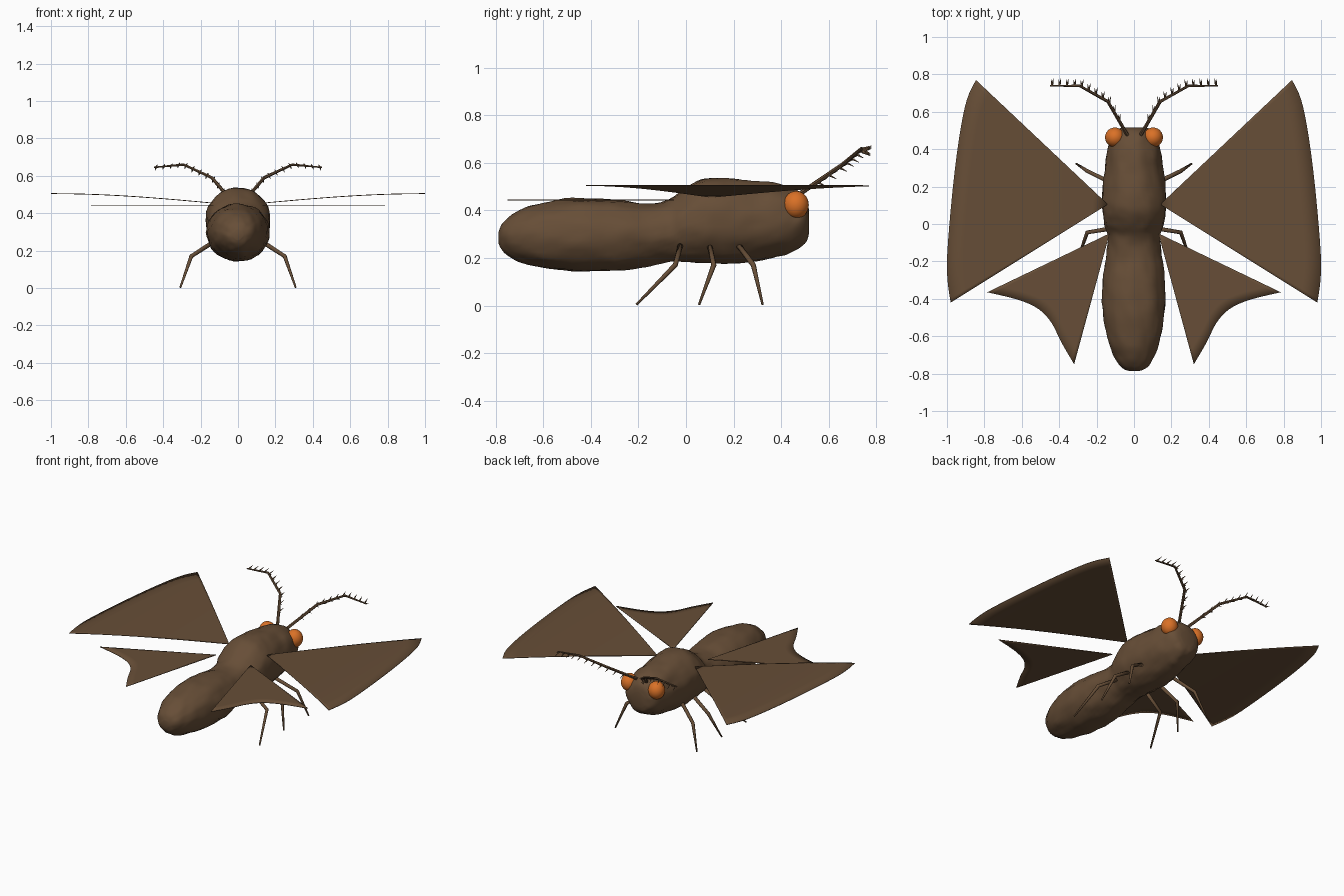
import bpy, bmesh, math
from mathutils import Vector, noise

if "Cube" in bpy.data.objects:
    bpy.data.objects.remove(bpy.data.objects["Cube"])


def material(name, rgb):
    m = bpy.data.materials.new(name)
    m.diffuse_color = (*rgb, 1)
    m.use_nodes = True
    m.node_tree.nodes["Principled BSDF"].inputs["Base Color"].default_value = m.diffuse_color
    return m


BROWN = material("moth brown", (0.135, 0.076, 0.038))
ORANGE = material("eye orange", (0.70, 0.165, 0.02))


def finish(name, bm, mat, smooth=True):
    bmesh.ops.recalc_face_normals(bm, faces=bm.faces)
    me = bpy.data.meshes.new(name)
    bm.to_mesh(me)
    bm.free()
    me.materials.append(mat)
    for p in me.polygons:
        p.use_smooth = smooth
    ob = bpy.data.objects.new(name, me)
    bpy.context.collection.objects.link(ob)
    return ob


def spline(pts, steps):
    """Smooth curve through points of any dimension."""
    out = []
    for i in range(len(pts) - 1):
        p0, p1, p2 = pts[max(i - 1, 0)], pts[i], pts[i + 1]
        p3 = pts[min(i + 2, len(pts) - 1)]
        for k in range(steps):
            t = k / steps
            out.append(tuple(0.5 * (2 * b + (c - a) * t + (2 * a - 5 * b + 4 * c - d) * t * t
                                    + (3 * b - a - 3 * c + d) * t ** 3)
                             for a, b, c, d in zip(p0, p1, p2, p3)))
    return out + [tuple(pts[-1])]


def skin(bm, rings):
    """Bridge rings of vertices and close both ends."""
    n = len(rings[0])
    for a, b in zip(rings, rings[1:]):
        for i in range(n):
            j = (i + 1) % n
            bm.faces.new((a[i], a[j], b[j], b[i]))
    bm.faces.new(rings[0])
    bm.faces.new(rings[-1])


def add_tube(bm, pts, radii, sides=8):
    """Tapered limb along a bent path."""
    pts = [Vector(p) for p in pts]
    rings = []
    for i, p in enumerate(pts):
        d = (pts[min(i + 1, len(pts) - 1)] - pts[max(i - 1, 0)]).normalized()
        u = d.cross(Vector((0.3, 0.1, 1))).normalized()
        v = d.cross(u)
        rings.append([bm.verts.new(p + radii[i] * (u * math.cos(a) + v * math.sin(a)))
                      for a in (2 * math.pi * k / sides for k in range(sides))])
    skin(bm, rings)


# Furry body: y, half width, underside z, top z
sections = [(-0.787, 0.025, 0.26, 0.31), (-0.765, 0.07, 0.225, 0.355), (-0.70, 0.112, 0.185, 0.40),
            (-0.60, 0.145, 0.16, 0.432), (-0.45, 0.167, 0.143, 0.45), (-0.30, 0.165, 0.145, 0.445),
            (-0.17, 0.147, 0.165, 0.43), (-0.07, 0.140, 0.182, 0.445), (0.0, 0.158, 0.183, 0.495),
            (0.08, 0.172, 0.178, 0.535), (0.18, 0.170, 0.176, 0.535), (0.30, 0.155, 0.188, 0.52),
            (0.40, 0.142, 0.21, 0.51), (0.47, 0.120, 0.238, 0.48), (0.505, 0.09, 0.265, 0.445),
            (0.517, 0.05, 0.30, 0.40)]
bm = bmesh.new()
rings = []
for y, w, lo, hi in spline(sections, 5):
    ring = []
    for k in range(44):
        a = 2 * math.pi * k / 44
        n = Vector((math.cos(a), 0, math.sin(a)))
        p = Vector((w * n.x, y, (lo + hi) / 2 + (hi - lo) / 2 * n.z))
        q = Vector((p.x * 18, p.y * 9, p.z * 18))
        lump = 0.007 * noise.noise(q) + 0.004 * noise.noise(q * 2.3)
        ring.append(bm.verts.new(p + n * lump))
    rings.append(ring)
skin(bm, rings)
finish("body", bm, BROWN)


def wing(name, side, root, edge, height, rows=10):
    """Thin fan-shaped wing spreading from a root point to a curved outer edge."""
    bm = bmesh.new()

    def vert(x, y):
        return bm.verts.new((side * x, y, height(x)))
    base = vert(*root)
    last = None
    for r in range(1, rows + 1):
        t = r / rows
        row = [vert(root[0] + (x - root[0]) * t, root[1] + (y - root[1]) * t) for x, y in edge]
        for i in range(len(row) - 1):
            if last:
                bm.faces.new((last[i], row[i], row[i + 1], last[i + 1]))
            else:
                bm.faces.new((base, row[i], row[i + 1]))
        last = row
    ob = finish(name, bm, BROWN)
    mod = ob.modifiers.new("thickness", 'SOLIDIFY')
    mod.thickness = 0.004
    mod.offset = 0
    ob.select_set(True)
    bpy.context.view_layer.objects.active = ob
    bpy.ops.object.shade_smooth_by_angle(angle=math.radians(30))
    ob.select_set(False)


fore_edge = spline([(0.845, 0.77), (0.895, 0.66), (0.935, 0.46), (0.97, 0.18),
                    (0.998, -0.15), (0.997, -0.30), (0.98, -0.42)], 4)
hind_edge = spline([(0.785, -0.365), (0.62, -0.405), (0.51, -0.455), (0.44, -0.53),
                    (0.39, -0.63), (0.32, -0.75)], 4)


def fore_height(x):
    return 0.455 + 0.05 * math.sin(math.pi / 2 * (x - 0.14) / 0.86)


def hind_height(x):
    return 0.443


# Leg joints: hip, knee, foot
legs = {"front_leg": [(0.11, 0.215, 0.26), (0.25, 0.283, 0.17), (0.308, 0.322, 0.004)],
        "middle_leg": [(0.11, 0.097, 0.26), (0.25, 0.117, 0.17), (0.308, 0.055, 0.004)],
        "rear_leg": [(0.11, -0.022, 0.26), (0.25, -0.045, 0.17), (0.308, -0.208, 0.004)]}
antenna = [(0.035, 0.475, 0.467), (0.14, 0.655, 0.59), (0.29, 0.738, 0.66), (0.45, 0.74, 0.645)]

for side, label in ((1, "right"), (-1, "left")):
    wing("forewing_" + label, side, (0.14, 0.105), fore_edge, fore_height)
    wing("hindwing_" + label, side, (0.13, -0.05), hind_edge, hind_height)

    for name, joints in legs.items():
        bm = bmesh.new()
        add_tube(bm, [(side * x, y, z) for x, y, z in joints], (0.012, 0.011, 0.005))
        finish(name + "_" + label, bm, BROWN)

    # Eyes
    bm = bmesh.new()
    bmesh.ops.create_uvsphere(bm, u_segments=24, v_segments=16, radius=1)
    for v in bm.verts:
        v.co = (side * 0.102 + v.co.x * 0.053, 0.463 + v.co.y * 0.053, 0.423 + v.co.z * 0.058)
    finish("eye_" + label, bm, ORANGE)

    # Antennae with comb-like barbs
    path = [Vector((side * x, y, z)) for x, y, z in antenna]
    bm = bmesh.new()
    add_tube(bm, path, (0.010, 0.009, 0.007, 0.004), 6)
    for i, (a, b) in enumerate(zip(path, path[1:])):
        for k in range(4):
            p = a.lerp(b, (k + 0.7) / 4)
            if i == 0 and k == 0:
                continue
            for tip in ((side * 0.006, 0.036, -0.018), (side * -0.008, 0.040, 0.014)):
                add_tube(bm, [p, p + Vector(tip)], (0.006, 0.0008), 4)
    finish("antenna_" + label, bm, BROWN, False)
